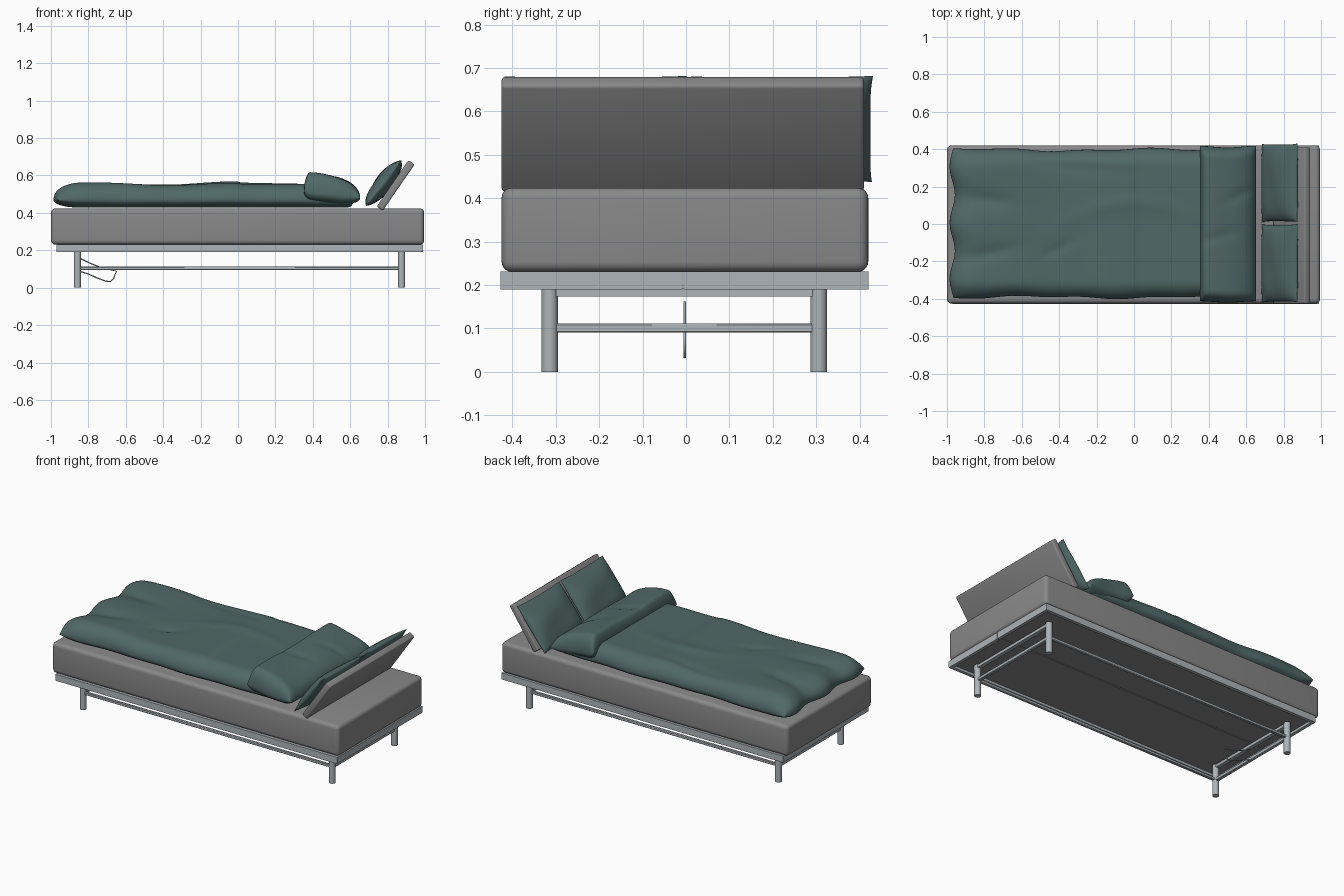
import bpy, bmesh, math
from mathutils import Matrix, Vector

if "Cube" in bpy.data.objects:
    bpy.data.objects.remove(bpy.data.objects["Cube"])


def material(name, rgb):
    m = bpy.data.materials.new(name)
    m.diffuse_color = (*rgb, 1)
    m.use_nodes = True
    m.node_tree.nodes["Principled BSDF"].inputs["Base Color"].default_value = m.diffuse_color
    return m


GREEN = material("green_fabric", (0.08, 0.14, 0.135))
METAL = material("pale_metal", (0.42, 0.46, 0.48))
GREY = material("grey_fabric", (0.25, 0.25, 0.25))


def finish(name, bm, mat, angle=40):
    bmesh.ops.recalc_face_normals(bm, faces=bm.faces)
    me = bpy.data.meshes.new(name)
    bm.to_mesh(me)
    bm.free()
    ob = bpy.data.objects.new(name, me)
    bpy.context.collection.objects.link(ob)
    me.materials.append(mat)
    bpy.ops.object.select_all(action='DESELECT')
    ob.select_set(True)
    bpy.context.view_layer.objects.active = ob
    bpy.ops.object.shade_smooth_by_angle(angle=math.radians(angle))
    return ob


def box(name, x, y, z, mat, bevel=0.0, seg=1):
    bm = bmesh.new()
    bmesh.ops.create_cube(bm, size=1)
    for v in bm.verts:
        v.co = [(a + b) / 2 + c * (b - a) for (a, b), c in zip((x, y, z), v.co)]
    if bevel:
        bmesh.ops.bevel(bm, geom=bm.edges[:], offset=bevel, segments=seg,
                        profile=0.5, affect='EDGES')
    return finish(name, bm, mat)


def soft(name, nx, ny, shape, mat):
    """Closed cushion: shape(u, v, side) gives a point; both sides share the rim."""
    bm = bmesh.new()
    layers = []
    for side in (1, -1):
        rows = []
        for i in range(nx + 1):
            row = []
            for j in range(ny + 1):
                rim = i in (0, nx) or j in (0, ny)
                if side < 0 and rim:
                    row.append(layers[0][i][j])
                else:
                    # sine spacing puts more points near the rounded rim
                    u = math.sin(math.pi / 2 * (2 * i / nx - 1))
                    v = math.sin(math.pi / 2 * (2 * j / ny - 1))
                    row.append(bm.verts.new(shape(u, v, side)))
            rows.append(row)
        layers.append(rows)
        for i in range(nx):
            for j in range(ny):
                bm.faces.new((rows[i][j], rows[i + 1][j],
                              rows[i + 1][j + 1], rows[i][j + 1]))
    return finish(name, bm, mat, 80)


def rounded(d, r):
    t = 1 - min(max(d, 0) / r, 1)
    return math.sqrt(max(0, 1 - t * t))


def bump(x, y, cx, cy, sx, sy, turn=0):
    c, s = math.cos(turn), math.sin(turn)
    dx, dy = x - cx, y - cy
    return math.exp(-((dx * c + dy * s) / sx) ** 2 - ((dy * c - dx * s) / sy) ** 2)


# Mattress
box("mattress", (-1, 0.995), (-0.425, 0.42), (0.23, 0.424), GREY, 0.024, 5)

# Platform: outer rim and two recessed panels meeting at the centre seam
X0, X1, Y0, Y1 = -0.97, 0.99, -0.428, 0.42
for k, (a, b) in enumerate(((Y0, -0.008), (-0.006, Y1))):
    box(f"platform_panel_{k}", (X0 + 0.01, X1 - 0.01), (a + 0.002, b - 0.002), (0.205, 0.229), GREY)
    for e, (p, q) in enumerate(((X0, X0 + 0.02), (X1 - 0.02, X1))):
        box(f"platform_end_rim_{k}{e}", (p, q), (a, b), (0.19, 0.231), METAL)
box("platform_front_rim", (X0, X1), (Y0, Y0 + 0.02), (0.19, 0.231), METAL)
box("platform_back_rim", (X0, X1), (Y1 - 0.02, Y1), (0.19, 0.231), METAL)

# Legs, long stretchers and cross bars
LEG_X, LEG_Y = (-0.858, 0.875), (-0.314, 0.306)
for i, x in enumerate(LEG_X):
    for j, y in enumerate(LEG_Y):
        bm = bmesh.new()
        bmesh.ops.create_cone(bm, cap_ends=True, segments=24, radius1=0.019, radius2=0.019,
                              depth=0.195, matrix=Matrix.Translation((x, y, 0.0975)))
        finish(f"leg_{i}{j}", bm, METAL)
    box(f"lower_cross_bar_{i}", (x - 0.01, x + 0.01), LEG_Y, (0.09, 0.111), METAL, 0.003)
    box(f"upper_cross_bar_{i}", (x - 0.012, x + 0.012), LEG_Y, (0.174, 0.192), METAL)
for j, y in enumerate(LEG_Y):
    box(f"long_stretcher_{j}", LEG_X, (y - 0.009, y + 0.009), (0.094, 0.112), METAL, 0.003)

# Wire release handle under the foot end
cu = bpy.data.curves.new("release_handle", 'CURVE')
cu.dimensions = '3D'
cu.bevel_depth = 0.0032
cu.bevel_resolution = 2
sp = cu.splines.new('POLY')
path = [(-0.85, 0.16), (-0.80, 0.135), (-0.74, 0.11), (-0.65, 0.088), (-0.665, 0.05),
        (-0.68, 0.034), (-0.705, 0.034), (-0.76, 0.055), (-0.80, 0.074), (-0.855, 0.09)]
sp.points.add(len(path) - 1)
for p, (x, z) in zip(sp.points, path):
    p.co = (x, -0.003, z, 1)
handle = bpy.data.objects.new("release_handle", cu)
cu.materials.append(METAL)
bpy.context.collection.objects.link(handle)

# Tilted backrest panel
back = box("backrest", (-0.15, 0.15), (-0.425, 0.41), (-0.02, 0.02), GREY, 0.008, 3)
back.location = (0.843, 0, 0.547)
back.rotation_euler = (0, -math.radians(55.5), 0)


# Duvet with a wavy foot edge and soft creases
def duvet(u, v, side):
    x, y = -0.17 + 0.79 * u, 0.003 + 0.395 * v
    dx, dy = 0.79 * (u + 1), 0.395 * (1 - abs(v))
    f = rounded(dx, 0.13) ** 0.85 * rounded(dy, 0.09)
    f *= rounded(0.79 * (1 - u), 0.04)
    foot = math.exp(-dx / 0.14)
    z = 0.084 + 0.006 * math.cos(9 * (x + 0.72)) * (x < 0)
    z += 0.012 * foot * math.cos(21 * y + 0.4)
    arc = y - (0.115 - 0.75 * (x - 0.0) ** 2)
    z += 0.008 * math.exp(-(arc / 0.04) ** 2) * bump(x, 0, -0.05, 0, 0.3, 1)
    z -= 0.010 * bump(x, y, -0.4, -0.13, 0.09, 0.02, 0.5)
    z -= 0.012 * bump(x, y, -0.78, 0.13, 0.15, 0.035, -0.15)
    z -= 0.012 * bump(x, y, -0.78, -0.16, 0.15, 0.035, 0.2)
    z -= 0.006 * bump(x, y, -0.3, 0.3, 0.25, 0.03, -0.1)
    x += foot * (0.014 * math.cos(21 * y + 3) - 0.012)
    y += abs(v) ** 6 * (0.006 * math.sin(7 * x + v) + 0.004 * math.sin(17 * x))
    return (x, y, 0.47 + z * f if side > 0 else 0.47 - 0.042 * f)


soft("duvet", 90, 56, duvet, GREEN)


# Turned-down fold at the head of the duvet
def fold(u, v, side):
    x, y = 0.503 + 0.15 * u, -0.002 + 0.415 * v
    f = rounded(0.15 * (u + 1), 0.035) * rounded(0.15 * (1 - u), 0.13)
    f *= rounded(0.415 * (1 - abs(v)), 0.06)
    top = 0.098 - 0.006 * math.sin(3 * u)
    top -= 0.010 * bump(x, y, 0.58, 0.16, 0.10, 0.022, 0.4)
    top -= 0.009 * bump(x, y, 0.45, -0.07, 0.10, 0.02, 0.25)
    top += 0.004 * math.sin(11 * y + 2 * u)
    y += abs(v) ** 6 * 0.004 * math.sin(22 * x)
    mid = 0.497 - 0.018 * u
    return (x, y, mid + top * f if side > 0 else mid - 0.045 * f)


soft("duvet_fold", 40, 56, fold, GREEN)


# Two pillows leaning on the backrest
def pillow(u, v, side):
    f = ((1 - u * u) * (1 - v ** 4)) ** 0.6
    wob = 0.003 * math.sin(5 * u + 2 * v)
    return (0.154 * u * (1 - 0.03 * (1 - v * v)) + wob * v * v,
            0.209 * v * (1 - 0.02 * (1 - u * u)) + wob * u * u,
            side * 0.046 * f + wob * f)


for name, y in (("front_pillow", -0.21), ("back_pillow", 0.22)):
    ob = soft(name, 28, 28, pillow, GREEN)
    ob.location = (0.779, y, 0.559)
    ob.rotation_euler = (0, -math.radians(52), 0)
